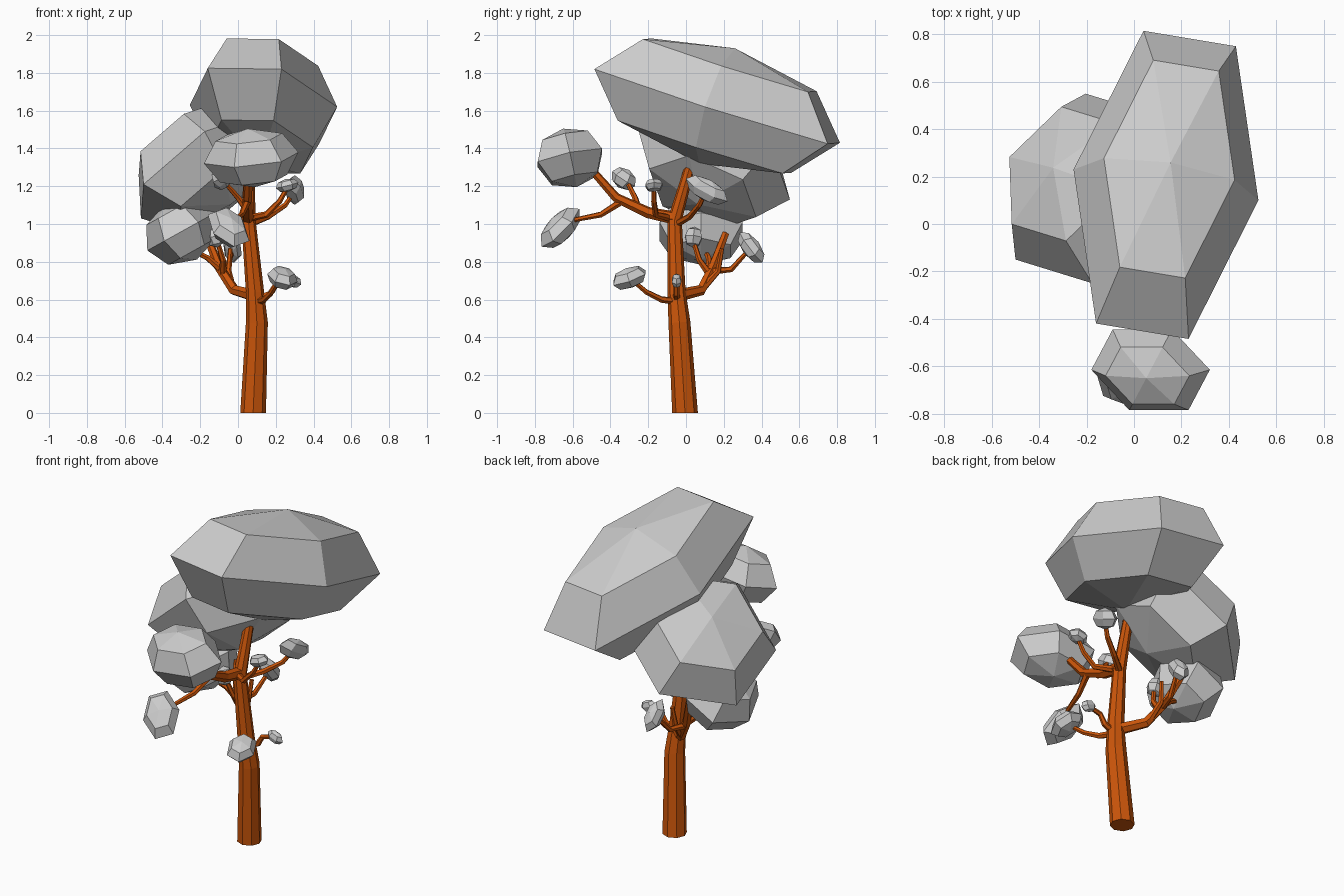
import bpy
import bmesh
import math
from mathutils import Matrix, Vector

cube = bpy.data.objects.get("Cube")
if cube:
    bpy.data.objects.remove(cube)


def material(name, colour):
    mat = bpy.data.materials.new(name)
    mat.use_nodes = True
    mat.diffuse_color = colour
    node = next(n for n in mat.node_tree.nodes if n.type == "BSDF_PRINCIPLED")
    node.inputs["Base Color"].default_value = colour
    node.inputs["Roughness"].default_value = 0.9
    return mat


BARK = material("orange bark", (0.60, 0.092, 0.003, 1))
LEAF = material("pale grey foliage", (0.60, 0.60, 0.60, 1))


def finish(name, bm, mat):
    bmesh.ops.recalc_face_normals(bm, faces=bm.faces)
    mesh = bpy.data.meshes.new(name)
    bm.to_mesh(mesh)
    bm.free()
    mesh.materials.append(mat)
    obj = bpy.data.objects.new(name, mesh)
    bpy.context.collection.objects.link(obj)
    return obj


def tube(name, path, start, end, sides=6):
    """Tapering limb: rings of vertices swept along a path."""
    bm = bmesh.new()
    pts = [Vector(p) for p in path]
    last = len(pts) - 1
    rings = []
    side = None
    for i, p in enumerate(pts):
        along = (pts[min(i + 1, last)] - pts[max(i - 1, 0)]).normalized()
        if i == 0 and along.z > 0.95:
            along = Vector((0, 0, 1))
        if side is None:
            side = along.orthogonal()
        side = (side - along * side.dot(along)).normalized()
        other = along.cross(side)
        r = start + (end - start) * i / last
        ring = []
        for k in range(sides):
            t = math.tau * k / sides
            ring.append(bm.verts.new(p + r * (side * math.cos(t) + other * math.sin(t))))
        rings.append(ring)
    for lower, upper in zip(rings, rings[1:]):
        for k in range(sides):
            n = (k + 1) % sides
            bm.faces.new((lower[k], lower[n], upper[n], upper[k]))
    bm.faces.new(rings[0])
    bm.faces.new(rings[-1])
    return finish(name, bm, BARK)


def clump(name, centre, a, b, height):
    """Six-sided faceted ball; a and b are neighbouring equator corners."""
    a, b = Vector(a), Vector(b)
    pole = a.cross(b).normalized() * height
    across = (b - a * 0.5) / math.sin(math.pi / 3)
    # The sphere has a corner on its y axis, so a goes there
    basis = Matrix((-across, a, pole)).transposed().to_4x4()
    bm = bmesh.new()
    bmesh.ops.create_uvsphere(bm, u_segments=6, v_segments=4, radius=1,
                              matrix=Matrix.Translation(centre) @ basis)
    return finish(name, bm, LEAF)


# Trunk
tube("trunk", [(.08, -.005, 0), (.10, -.035, .48), (.09, -.05, .64),
               (.055, -.06, 1.02), (.06, .02, 1.30)], .068, .028, 8)

# Main limbs
tube("side_limb", [(.09, -.05, .62), (-.02, .08, .65), (-.10, .14, .77),
                   (-.17, .21, .95)], .034, .02)
tube("front_limb", [(.055, -.05, 1.03), (.05, -.20, 1.06), (.05, -.37, 1.14),
                    (.06, -.52, 1.31)], .036, .02)

# Twigs
twigs = {
    "low_front": [(.10, -.04, .59), (.14, -.13, .60), (.18, -.21, .64), (.21, -.27, .69)],
    "low_right": [(.10, -.05, .60), (.17, -.05, .63), (.20, -.05, .68), (.28, -.05, .70)],
    "back": [(-.09, .13, .75), (-.06, .24, .76), (-.03, .33, .86)],
    "outer": [(-.08, .13, .75), (-.16, .12, .82), (-.24, .10, .86)],
    "inner": [(-.08, .12, .74), (-.08, .07, .81), (-.11, .04, .91)],
    "upright": [(-.03, .09, .66), (-.05, .17, .75), (-.04, .19, .87)],
    "hanging": [(.05, -.34, 1.12), (.02, -.45, 1.05), (-.02, -.60, 1.02)],
    "high_right": [(.05, -.08, 1.03), (.15, -.16, 1.05), (.22, -.17, 1.12), (.26, -.17, 1.19)],
    "high_back": [(.06, -.05, 1.0), (.16, .02, 1.04), (.25, .07, 1.10), (.29, .10, 1.16)],
    "high_front": [(.05, -.25, 1.07), (0, -.27, 1.14), (-.07, -.31, 1.22)],
}
for name, path in twigs.items():
    tube(name + "_twig", path, .02, .012)

# Large foliage clumps
clump("crown_foliage", (.135, .165, 1.625), (.39, -.065, -.005), (.295, .585, -.20), .32)
clump("side_foliage", (-.19, .15, 1.31), (-.31, -.30, -.10), (.014, -.40, .18), .27)
clump("front_foliage", (.07, -.615, 1.35), (-.09, -.17, -.05), (.16, -.17, -.02), .16)
clump("lower_foliage", (-.30, .08, .96), (-.18, 0, -.10), (-.09, -.22, -.05), .17)

# Small foliage clumps
clump("hanging_foliage", (-.05, -.665, .98), (.03, -.10, -.10), (.11, -.04, -.07), .07)
clump("low_front_foliage", (.235, -.30, .715), (.08, 0, -.02), (.04, .085, .02), .055)
clump("low_right_foliage", (.285, -.05, .70), (.05, 0, -.02), (.025, .025, -.01), .035)
clump("back_foliage", (-.03, .345, .875), (.05, .02, -.04), (.01, .06, -.08), .05)
clump("inner_foliage", (-.12, .04, .93), (.05, 0, .01), (.025, .045, 0), .055)
clump("high_back_foliage", (.30, .11, 1.18), (.05, .04, -.04), (.02, .11, -.06), .06)
clump("high_right_foliage", (.26, -.17, 1.205), (.06, 0, .015), (.03, .045, .01), .035)
clump("high_front_foliage", (-.09, -.33, 1.24), (.05, .02, -.02), (.01, .06, -.04), .055)
